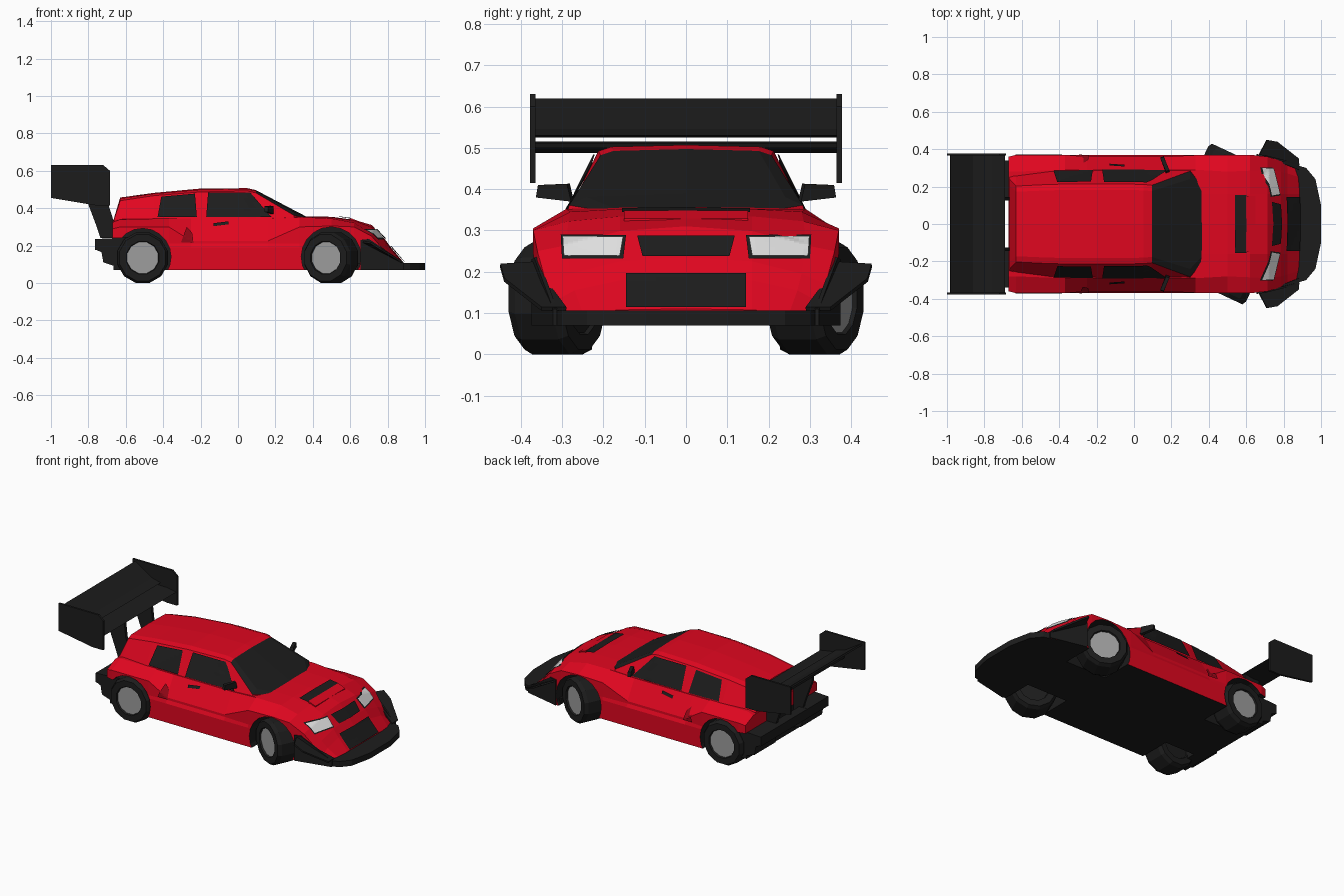
import bpy, bmesh, math
from mathutils import Vector, Matrix
from mathutils.bvhtree import BVHTree

if "Cube" in bpy.data.objects:
    bpy.data.objects.remove(bpy.data.objects["Cube"])


def material(name, *rgb):
    m = bpy.data.materials.new(name)
    m.use_nodes = True
    m.diffuse_color = (*rgb, 1)
    m.node_tree.nodes["Principled BSDF"].inputs["Base Color"].default_value = (*rgb, 1)
    return m


red = material("red_paint", .75, .002, .014)
dark_red = material("dark_red", .3, .002, .008)
black = material("black_trim", .012, .012, .012)
grey = material("rim_grey", .34, .34, .34)
white = material("lamp_white", .76, .76, .76)


def make(name, verts, faces, *mats):
    bm = bmesh.new()
    vs = [bm.verts.new(v) for v in verts]
    for f in faces:
        bm.faces.new([vs[i] for i in f])
    bmesh.ops.recalc_face_normals(bm, faces=bm.faces)
    mesh = bpy.data.meshes.new(name)
    bm.to_mesh(mesh)
    bm.free()
    for m in mats:
        mesh.materials.append(m)
    ob = bpy.data.objects.new(name, mesh)
    bpy.context.collection.objects.link(ob)
    return ob


def loft(name, rings, *mats):
    """Skin closed rings of equal length and cap both ends."""
    n = len(rings[0])
    verts = [p for r in rings for p in r]
    faces = [(k * n + i, k * n + (i + 1) % n, (k + 1) * n + (i + 1) % n, (k + 1) * n + i)
             for k in range(len(rings) - 1) for i in range(n)]
    faces += [tuple(range(n)), tuple(range(len(verts) - n, len(verts)))]
    return make(name, verts, faces, *mats)


def prism(name, pts, lo, hi, mat, axis="y"):
    """Extrude an outline of (x, z) along y, or of (x, y) along z."""
    place = (lambda a, b, t: (a, t, b)) if axis == "y" else (lambda a, b, t: (a, b, t))
    return loft(name, [[place(a, b, t) for a, b in pts] for t in (lo, hi)], mat)


def section(x, half, top):
    """Mirror a half section of (y, z) points around a centre top point."""
    return ([(x, y, z) for y, z in half] + [(x, 0, top)]
            + [(x, -y, z) for y, z in reversed(half)])


# Lower body: x, sill width, side width, shoulder z, deck half width, deck edge z, centre z
body_rings = []
for x, sill, side, zs, deck, zd, top in [
        (-.67, .36, .36, .29, .28, .325, .33),
        (-.63, .37, .37, .30, .28, .34, .345),
        (-.37, .37, .37, .30, .29, .345, .35),
        (-.25, .37, .36, .225, .29, .345, .35),
        (.16, .37, .36, .225, .29, .345, .35),
        (.33, .37, .368, .30, .29, .352, .357),
        (.5, .37, .37, .305, .28, .345, .354),
        (.62, .37, .37, .3, .285, .322, .338),
        (.715, .36, .36, .25, .29, .264, .31),
        (.785, .343, .338, .17, .28, .195, .235),
        (.82, .33, .315, .13, .27, .155, .187),
        (.885, .31, .3, .09, .25, .1, .11)]:
    half = [(sill, .07), (sill, min(.19, zs - .015)), (side, min(.21, zs - .008)),
            (side, zs), (deck, zd), (.16, top - (top - zd) * .25)]
    body_rings.append(section(x, half, top))
body = loft("body", body_rings, red, black)
for p in body.data.polygons:
    if p.normal.z < -.9:
        p.material_index = 1

# Wheel wells and the space for the rear bumper are cut from the body
FRONT_X, REAR_X, HUB_Z = .498, -.51, .14


def circle(x, r, n):
    return [(x + r * math.cos(math.tau * i / n), HUB_Z + r * math.sin(math.tau * i / n))
            for i in range(n)]


cutters = [prism("bumper_cutter", [(-.8, 0), (-.59, 0), (-.59, .24), (-.8, .24)], -.5, .5, red)]
for s in (-1, 1):
    for x, r in ((FRONT_X, .16), (REAR_X, .152)):
        cutters.append(prism("well_cutter", circle(x, r, 20), s * .17, s * .6, red))
for c in cutters:
    c.data.materials.append(black)
    for p in c.data.polygons:
        p.material_index = 1
    c.hide_render = True
    mod = body.modifiers.new("cut", "BOOLEAN")
    mod.operation, mod.solver, mod.object = "DIFFERENCE", "EXACT", c
    bpy.context.view_layer.objects.active = body
    bpy.ops.object.modifier_apply(modifier=mod.name)
    bpy.data.objects.remove(c)

# Cabin: x, base half width, roof edge half width, roof edge z, centre z
cabin_rings = []
for x, base, edge, ze, top in [
        (-.665, .25, .24, .335, .34),
        (-.63, .26, .203, .44, .457),
        (-.45, .285, .212, .467, .482),
        (-.2, .29, .215, .487, .505),
        (.05, .29, .212, .492, .507),
        (.095, .29, .207, .482, .497),
        (.3, .29, .283, .361, .389),
        (.375, .2, .19, .345, .35)]:
    half = [(base, .32), (base, .335), (edge, ze), (edge * .85, ze + (top - ze) * .7)]
    cabin_rings.append(section(x, half, top))
cabin = loft("cabin", cabin_rings, red, black)

# The sloping front of the cabin is the windshield
for p in cabin.data.polygons:
    if p.center.x > .1 and p.normal.x > .3 and p.normal.z > .3:
        p.material_index = 1


def surface(ob):
    return BVHTree.FromPolygons([v.co for v in ob.data.vertices],
                                [tuple(p.vertices) for p in ob.data.polygons])


def plate(name, target, axis, corners, mat, n=8, lift=.004):
    """Lay a four-cornered panel on a surface, seen along an axis such as +x."""
    tree, k = surface(target), "xyz".index(axis[1])
    out = Vector((0, 0, 0))
    out[k] = 1 if axis[0] == "+" else -1
    a, b, c, d = (Vector(p) for p in corners)
    verts = []
    for j in range(n + 1):
        for i in range(n + 1):
            u, v = i / n, j / n
            q = a.lerp(b, u).lerp(d.lerp(c, u), v)
            start = Vector((0, q[0], q[1]) if k == 0 else (q[0], 0, q[1]) if k == 1 else (*q, 0))
            hit, normal = tree.ray_cast(start + out * 2, -out)[:2]
            verts.append(hit + (out + normal) * lift)
    w = n + 1
    faces = [(j * w + i, j * w + i + 1, (j + 1) * w + i + 1, (j + 1) * w + i)
             for j in range(n) for i in range(n)]
    ob = make(name, verts, faces, mat)
    if sum(p.normal.dot(out) for p in ob.data.polygons) < 0:
        ob.data.flip_normals()


def rect(x0, x1, y0, y1):
    return [(x0, y0), (x1, y0), (x1, y1), (x0, y1)]


# Side glass, grilles and lamps
plate("upper_grille", body, "+x", [(-.105, .235), (.105, .235), (.118, .285), (-.118, .285)], black)
plate("lower_grille", body, "+x", rect(-.145, .145, .112, .195), black)
plate("hood_vent", body, "+z", rect(.54, .6, -.155, .155), black)
for s, side in ((1, "left"), (-1, "right")):
    ax = "+y" if s > 0 else "-y"
    plate(side + "_lamp_surround", body, "+x",
          [(s * .152, .231), (s * .3, .231), (s * .303, .288), (s * .145, .288)], black, 12, .002)
    plate(side + "_headlight", body, "+x",
          [(s * .16, .237), (s * .295, .237), (s * .298, .283), (s * .152, .283)], white, 12)
    plate(side + "_front_window", cabin, ax,
          [(-.17, .35), (.18, .35), (.065, .482), (-.16, .482)], black)
    plate(side + "_rear_window", cabin, ax,
          [(-.43, .35), (-.22, .35), (-.23, .476), (-.41, .46)], black)
    plate(side + "_door_handle", body, ax, [(-.13, .302), (-.05, .312), (-.05, .328), (-.13, .318)], black)
    plate(side + "_side_intake", body, ax,
          [(-.305, .218), (-.238, .215), (-.245, .265), (-.275, .297)], dark_red)

# Raised hood lip ahead of the vent
prism("hood_lip", [(.6, .348), (.65, .329), (.65, .31), (.6, .31)], -.15, .15, red)

# Front splitter
edge = [(.64, .345), (.8, .335), (.92, .3), (.97, .24), (1, .1)]
prism("splitter", edge + [(x, -y) for x, y in reversed(edge)], .07, .106, black, "z")

# Rear bumper: a centre panel, a beam behind it and two corner blocks
prism("rear_panel", rect(-.665, -.585, .07, .245), -.34, .34, black)
prism("rear_beam", rect(-.765, -.705, .176, .235), -.34, .34, black)


def sheet(name, pts, thick):
    ob = make(name, pts, [tuple(range(len(pts)))], black)
    mod = ob.modifiers.new("thickness", "SOLIDIFY")
    mod.thickness, mod.offset = thick, 0


for s, side in ((1, "left"), (-1, "right")):
    prism(side + "_bumper_corner", [(-.66, .24), (-.76, .235), (-.76, .178), (-.73, .165),
                                    (-.72, .11), (-.66, .09)], s * .13, s * .34, black)
    # Front flank panels and winglets
    sheet(side + "_flank_panel", [(.655, s * .369, .07), (.655, s * .369, .23), (.7, s * .363, .235),
                                  (.885, s * .317, .11), (.885, s * .317, .07)], .01)
    sheet(side + "_winglet", [(.88, s * .29, .11), (.67, s * .372, .22), (.71, s * .45, .215),
                              (.765, s * .44, .18), (.88, s * .35, .11)], .01)
    # Mirrors
    sheet(side + "_mirror", [(.18, s * .275, .37), (.15, s * .36, .38), (.15, s * .355, .41),
                             (.18, s * .285, .413)], .02)
    # Wing endplates and struts
    prism(side + "_endplate", [(-1, .63), (-.72, .63), (-.685, .6), (-.685, .415), (-.76, .415),
                               (-1, .455)], s * .365, s * .378, black)
    prism(side + "_wing_strut", [(-.8, .5), (-.7, .5), (-.69, .41), (-.655, .3), (-.665, .24),
                                 (-.735, .24), (-.755, .3), (-.8, .42)], s * .125, s * .145, black)

# Rear wing blades
prism("wing_main_blade", [(-.69, .5), (-.76, .512), (-.86, .515), (-.86, .495), (-.76, .488)],
      -.37, .37, black)
prism("wing_flap", [(-.8, .53), (-.86, .545), (-.98, .62), (-.985, .61), (-.87, .525)],
      -.37, .37, black)


# Wheels: rings of (radius, offset), grey on the outer side only, the front pair steered
def wheel(name, x, y, turn):
    prof = [(.086, -.062), (.09, -.072), (.128, -.072), (.14, -.05),
            (.14, .05), (.128, .072), (.09, .072), (.086, .062)]
    rings = [[(a, t, b - HUB_Z) for a, b in circle(0, r, 12)] for r, t in prof]
    ob = loft(name, rings, black, grey)
    for p in ob.data.polygons:
        if len(p.vertices) > 4 and p.center.y * y > 0:
            p.material_index = 1
    ob.data.transform(Matrix.Rotation(math.pi / 12, 4, "Y"))
    ob.rotation_euler.z = turn
    ob.location = (x, y, HUB_Z * math.cos(math.pi / 12))


for s, side in ((1, "left"), (-1, "right")):
    wheel(side + "_front_wheel", FRONT_X, s * .312, math.radians(-25))
    wheel(side + "_rear_wheel", REAR_X, s * .3, 0)
